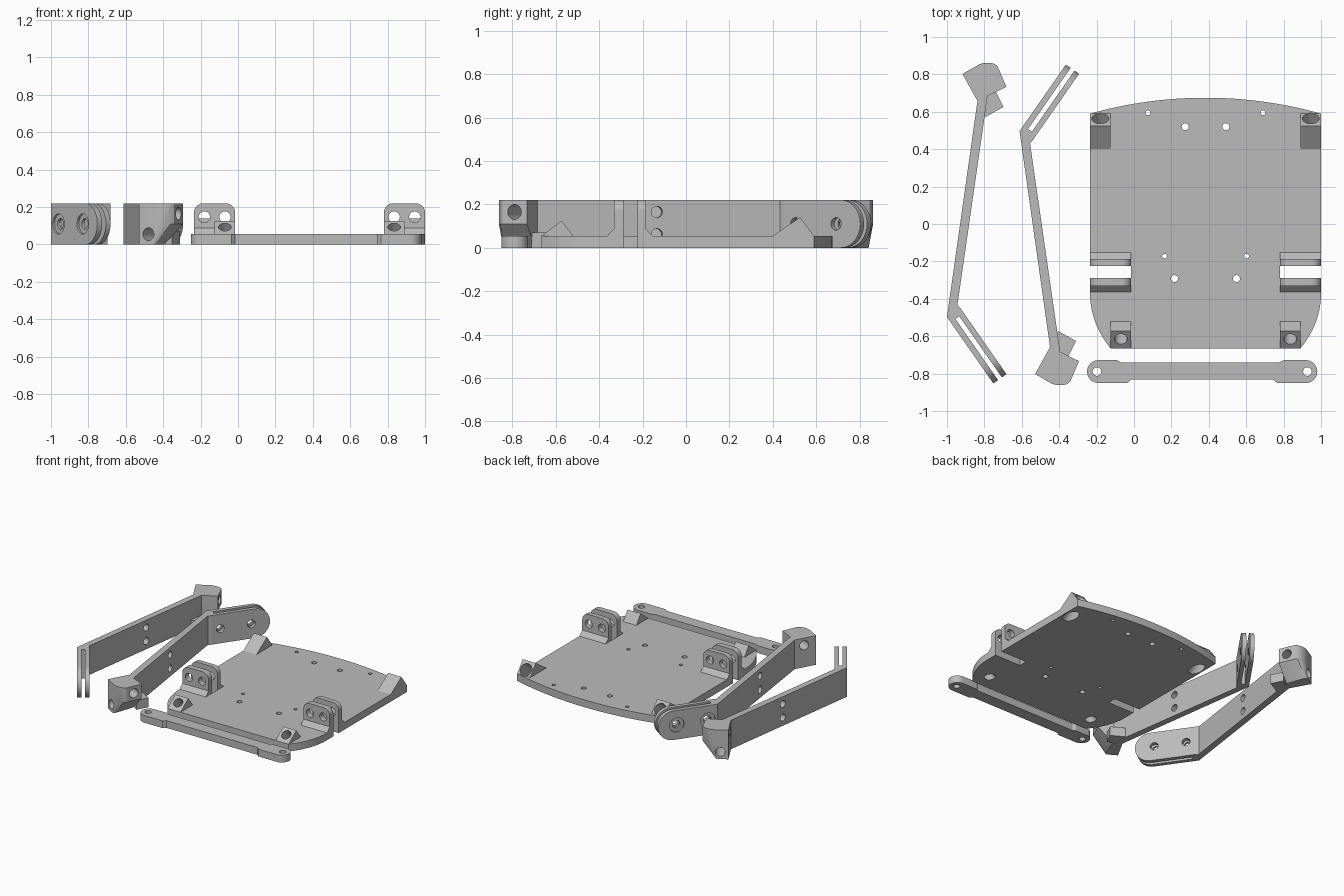
import bpy, bmesh, math
from mathutils import Vector, Matrix

if "Cube" in bpy.data.objects:
    bpy.data.objects.remove(bpy.data.objects["Cube"])

grey = bpy.data.materials.new("grey plastic")
grey.diffuse_color = (0.5, 0.5, 0.5, 1)
grey.use_nodes = True
grey.node_tree.nodes["Principled BSDF"].inputs["Base Color"].default_value = grey.diffuse_color


def loft(name, low, high):
    """Solid between two matching loops of 3D points."""
    bm = bmesh.new()
    a = [bm.verts.new(p) for p in low]
    b = [bm.verts.new(p) for p in high]
    n = len(a)
    bm.faces.new(a)
    bm.faces.new(b)
    for i in range(n):
        bm.faces.new((a[i], a[(i + 1) % n], b[(i + 1) % n], b[i]))
    bmesh.ops.recalc_face_normals(bm, faces=bm.faces)
    me = bpy.data.meshes.new(name)
    bm.to_mesh(me)
    bm.free()
    me.materials.append(grey)
    ob = bpy.data.objects.new(name, me)
    bpy.context.collection.objects.link(ob)
    return ob


def prism(name, pts, z0, z1):
    return loft(name, [(x, y, z0) for x, y in pts], [(x, y, z1) for x, y in pts])


def slab_x(name, pts, x0, x1):
    """Profile in (y, z) extruded along x."""
    return loft(name, [(x0, y, z) for y, z in pts], [(x1, y, z) for y, z in pts])


def rod(p, q, r, n=32):
    """Cylinder from p to q."""
    p, q = Vector(p), Vector(q)
    rot = (q - p).to_track_quat('Z', 'Y')
    ring = [rot @ Vector((r * math.cos(t), r * math.sin(t), 0))
            for t in (2 * math.pi * i / n for i in range(n))]
    return loft("cutter", [p + v for v in ring], [q + v for v in ring])


def combine(ob, others, op):
    for o in others:
        m = ob.modifiers.new("bool", 'BOOLEAN')
        m.operation, m.object, m.solver = op, o, 'EXACT'
        bpy.context.view_layer.objects.active = ob
        bpy.ops.object.modifier_apply(modifier=m.name)
        bpy.data.objects.remove(o)


def arc(cx, cy, r, a0, a1, n=10):
    return [(cx + r * math.cos(math.radians(a0 + (a1 - a0) * i / n)),
             cy + r * math.sin(math.radians(a0 + (a1 - a0) * i / n))) for i in range(n + 1)]


def finish(ob):
    bpy.ops.object.select_all(action='DESELECT')
    ob.select_set(True)
    bpy.context.view_layer.objects.active = ob
    bpy.ops.object.shade_smooth_by_angle(angle=math.radians(25))


T, H = 0.055, 0.22          # plate thickness, overall height
CX = 0.3825                 # plate centre line


def both(x):
    return (x, 2 * CX - x)


# ---- base plate: bowed back edge, rounded front corners
HW = 0.6175
back_r = (HW ** 2 + 0.085 ** 2) / (2 * 0.085)
half = math.degrees(math.asin(HW / back_r))
outline = arc(CX, 0.675 - back_r, back_r, 90 - half, 90 + half, 32)
corner = []
for i in range(13):
    t = i / 12
    corner.append((-0.235 * (1 - t * t) - 0.125 * t * t,
                   -0.37 * (1 - t) ** 2 - 0.53 * 2 * t * (1 - t) - 0.665 * t * t))
outline += corner + [(2 * CX - x, y) for x, y in reversed(corner)]
plate = prism("base_plate", outline, 0, T)

adds, cuts = [], []
for s in (0, 1):
    # back and front corner wedges with slanted screw holes
    xa, xb = both(-0.235)[s], both(-0.125)[s]
    adds.append(slab_x("back_wedge", [(0.4, 0.02), (0.4, T), (0.525, 0.14), (0.59, T), (0.59, 0.02)], xa, xb))
    xm = (xa + xb) / 2
    cuts.append(rod((xm, 0.565 + 0.158, 0.09 + 0.122), (xm, 0.565 - 0.158, 0.09 - 0.122), 0.045))
    xa, xb = both(-0.125)[s], both(-0.015)[s]
    adds.append(slab_x("front_wedge", [(-0.665, 0.02), (-0.665, T), (-0.573, 0.125), (-0.52, T), (-0.52, 0.02)], xa, xb))
    xm = (xa + xb) / 2
    cuts.append(rod((xm, -0.615 - 0.122, 0.093 + 0.158), (xm, -0.615 + 0.122, 0.093 - 0.158), 0.034))
    # hinge lugs: rounded upright pair on a flared foot
    xa, xb = sorted((both(-0.235)[s], both(-0.015)[s]))
    prof = [(xa, 0.0), (xb, 0.0)] + arc(xb - 0.05, H - 0.05, 0.05, 0, 90) + arc(xa + 0.05, H - 0.05, 0.05, 90, 180)
    adds.append(loft("lug", [(x, -0.187, z) for x, z in prof], [(x, -0.331, z) for x, z in prof]))
    adds.append(slab_x("lug_foot", [(-0.363, 0), (-0.363, T), (-0.331, 0.088), (-0.187, 0.088),
                                    (-0.153, T), (-0.153, 0)], xa, xb))
    # slot between the lugs, open at the side
    sa, sb = both(-0.3)[s], both(-0.015)[s]
    cuts.append(slab_x("slot", [(-0.288, -0.1), (-0.288, 0.4), (-0.224, 0.4), (-0.224, -0.1)], sa, sb))
    for x in (both(-0.18)[s], both(-0.07)[s]):
        cuts.append(rod((x, -0.1, 0.147), (x, -0.45, 0.147), 0.03))
# mounting holes
for x, y, r in ((0.075, 0.595, 0.013), (0.274, 0.52, 0.019), (0.163, -0.172, 0.013), (0.217, -0.292, 0.019)):
    for hx in both(x):
        cuts.append(rod((hx, y, -0.1), (hx, y, 0.2), r, 20))
combine(plate, adds, 'UNION')
combine(plate, cuts, 'DIFFERENCE')
finish(plate)

# ---- link bar with rounded eye ends
bar = prism("link_bar",
            arc(-0.19, -0.789, 0.061, 90, 270, 20)
            + [(-0.035, -0.85), (-0.015, -0.832), (0.745, -0.832), (0.765, -0.85)]
            + arc(0.919, -0.789, 0.061, -90, 90, 20)
            + [(0.8, -0.728), (0.775, -0.74), (-0.07, -0.74), (-0.09, -0.728)], 0, T)
combine(bar, [rod((x, -0.789, -0.1), (x, -0.789, 0.2), 0.023) for x in both(-0.198)[:1] + (0.927,)], 'DIFFERENCE')
finish(bar)

# ---- leg arm: bent rod, forked rounded end, pivot block
O = Vector((-1.0, -0.497, 0))
D = Vector((0.572, -0.82, 0))       # along the fork
N = Vector((0.82, 0.572, 0))        # across the fork
UP = Vector((0, 0, 1))
FW, FL = 0.086, 0.433               # fork thickness and length
arm = prism("left_arm", [(-1.0, -0.497), (-0.929, -0.448), (-0.944, -0.433), (-0.783, 0.684), (-0.837, 0.658)], 0, H)
stad = [(-0.001, 0), *arc(FL - H / 2, H / 2, H / 2, -90, 90, 24), (-0.001, H)]
fork = loft("fork", [O + D * s + UP * z for s, z in stad], [O + D * s + N * FW + UP * z for s, z in stad])
top = [(-0.917, 0.802), (-0.825, 0.855), (-0.80, 0.861), (-0.773, 0.862), (-0.748, 0.857),
       (-0.73, 0.845), (-0.682, 0.733), (-0.783, 0.684), (-0.837, 0.658)]
low = [(-0.917, 0.802), (-0.853, 0.839), (-0.845, 0.841), (-0.838, 0.839), (-0.832, 0.833),
       (-0.826, 0.82), (-0.783, 0.695), (-0.80, 0.676), (-0.837, 0.658)]
block = prism("block", top, H / 2, H)
under = loft("under", [(x, y, 0) for x, y in low], [(x, y, H / 2) for x, y in top])
tab = prism("tab", [(-0.79, 0.68), (-0.741, 0.711), (-0.698, 0.626), (-0.794, 0.572), (-0.82, 0.62)], 0, 0.07)
combine(arm, [fork, block, under, tab], 'UNION')

gap = [O + D * s + N * w for s, w in ((0.035, 0.031), (0.6, 0.031), (0.6, 0.056), (0.035, 0.056))]
cuts = [prism("gap", [p.xy for p in gap], -0.1, 0.4)]
for s in (0.07, 0.297):             # fork pivot holes with recessed outer rim
    c = O + D * s + UP * (H / 2)
    cuts += [rod(c - N * 0.1, c + N * 0.2, 0.029), rod(c - N * 0.1, c + N * 0.013, 0.054)]
for z in (0.062, 0.165):            # rod holes
    cuts.append(rod((-1.1, 0.167, z), (-0.7, 0.112, z), 0.026))
cuts.append(rod((-0.52, 0.866, 0.165), (-1.076, 0.639, 0.165), 0.034))
cuts.append(rod((-0.92, 0.917, 0.055), (-0.795, 0.713, 0.055), 0.034))
combine(arm, cuts, 'DIFFERENCE')

# mirrored second arm
arm2 = arm.copy()
arm2.name = "right_arm"
arm2.data = arm.data.copy()
bpy.context.collection.objects.link(arm2)
arm2.data.transform(Matrix.Translation((0.388, 0, 0)) @ Matrix.Scale(-1, 4, (0, 1, 0)))
arm2.data.flip_normals()
finish(arm)
finish(arm2)
